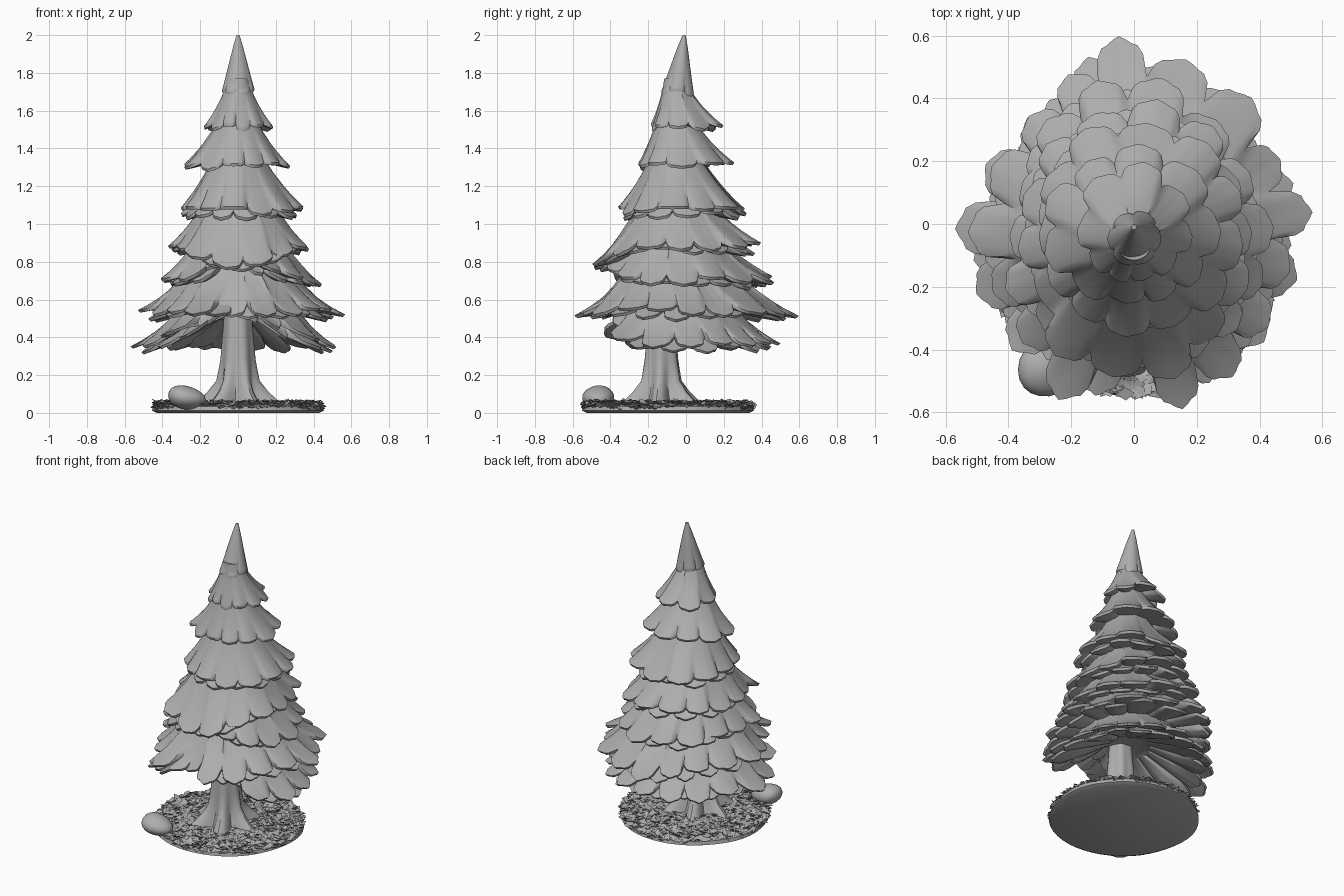
import bpy, bmesh, math, random
from math import sin, cos, pi
from mathutils import Vector

cube = bpy.data.objects.get("Cube")
if cube:
    bpy.data.objects.remove(cube, do_unlink=True)

SHADE = (0.42, 0.42, 0.42, 1)
grey = bpy.data.materials.new("plain_grey")
grey.use_nodes = True
grey.diffuse_color = SHADE
grey.node_tree.nodes["Principled BSDF"].inputs["Base Color"].default_value = SHADE
parts = []


def finish(name, bm):
    bmesh.ops.recalc_face_normals(bm, faces=bm.faces)
    mesh = bpy.data.meshes.new(name)
    bm.to_mesh(mesh)
    bm.free()
    mesh.materials.append(grey)
    ob = bpy.data.objects.new(name, mesh)
    bpy.context.collection.objects.link(ob)
    parts.append(ob)


def loft(bm, rings):
    """Skin closed rings of points and cap both ends."""
    loops = [[bm.verts.new(p) for p in ring] for ring in rings]
    n = len(loops[0])
    for low, high in zip(loops, loops[1:]):
        for i in range(n):
            j = (i + 1) % n
            bm.faces.new((low[i], low[j], high[j], high[i]))
    bm.faces.new(loops[0])
    bm.faces.new(loops[-1][::-1])


def oval_tips(count, left, right, front, back, seed, mid_y=-0.06):
    """Leaf tips (bearing in degrees, length) spread unevenly round a lopsided oval."""
    rng = random.Random(seed)
    start = rng.uniform(0, 360)
    tips = []
    for k in range(count):
        deg = start + (k + rng.uniform(-0.18, 0.18)) * 360 / count
        a = math.radians(deg)
        rx = right if cos(a) > 0 else left
        ry = back - mid_y if sin(a) > 0 else front + mid_y
        tips.append((deg, rng.uniform(0.94, 1.08) / math.hypot(cos(a) / rx, sin(a) / ry)))
    return tips


def skirt(name, rim, top, top_r, tips, depth, seed,
          lift=0, hollow=0.15, flare=1.3, top_y=-0.06, mid_y=-0.06):
    """A layer of leaves, closed underneath; lift raises its front rim."""
    rng = random.Random(seed)
    rim_pts = []
    for k, (deg, tip) in enumerate(tips):
        before, before_r = tips[k - 1]
        after, after_r = tips[(k + 1) % len(tips)]
        gap_in, gap_out = (deg - before) % 360 / 2, (after - deg) % 360 / 2
        notch_in = (1 - depth) * (tip + before_r) / 2
        notch_out = (1 - depth) * (tip + after_r) / 2
        droop = rng.uniform(-0.03, 0.015)
        for step in range(10):
            u = step / 10
            a = math.radians(deg - gap_in + u * (gap_in + gap_out))
            s = 0.88 * sin(pi * u) ** 0.55 + 0.12 * abs(sin(3 * pi * u))
            notch = notch_in + (notch_out - notch_in) * u
            r = notch + (tip - notch) * s
            z = rim + droop * s + 0.35 * depth * tip * (1 - s)
            z += lift * max(0, -sin(a)) ** 5
            rim_pts.append((a, notch * (1 + depth / 2), r, z))

    def ring(t, under=False):
        pts = []
        inner = 0.6 * top_r if under else top_r
        for a, base, r, z in rim_pts:
            shaped = base + (r - base) * t ** 2
            radius = inner + (shaped - inner) * (t if under else t ** flare)
            height = z + (top - z) * (1 - t) * (hollow if under else 1)
            if under:
                height -= 0.016 * t
            cy = top_y + (mid_y - top_y) * t
            pts.append((radius * cos(a), cy + radius * sin(a), height))
        return pts

    bm = bmesh.new()
    loft(bm, [ring(t) for t in (0, 0.2, 0.4, 0.6, 0.75, 0.88, 0.96, 1)]
         + [ring(t, True) for t in (0.975, 0.8, 0.5, 0)])
    finish(name, bm)


def double_skirt(name, rim, top, top_r, tips, depth, seed, **options):
    """A skirt with a shorter one, turned by half a leaf, tucked under it."""
    skirt(name, rim, top, top_r, tips, depth, seed, **options)
    shorter = [(deg + 180 / len(tips), r * 0.92) for deg, r in tips]
    skirt("under_" + name, rim - 0.02, top - 0.05, top_r * 0.85, shorter, depth, seed + 40, **options)


# Two lowest layers have long separate boughs
low_tips = [(3, 0.51), (25, 0.50), (45, 0.50), (67, 0.49), (90, 0.50), (112, 0.48), (135, 0.48),
            (158, 0.51), (182, 0.57), (204, 0.55), (226, 0.56), (248, 0.42), (270, 0.33),
            (292, 0.42), (319, 0.56), (341, 0.55)]
wide_tips = [(5, 0.57), (22, 0.51), (46, 0.55), (74, 0.55), (96, 0.60), (113, 0.52), (133, 0.48),
             (158, 0.49), (184, 0.53), (206, 0.50), (228, 0.52), (246, 0.61), (267, 0.49),
             (285, 0.61), (302, 0.58), (322, 0.54), (343, 0.52)]
double_skirt("branch_layer_1", 0.37, 0.64, 0.26, low_tips, 0.2, 3, lift=0.18, hollow=0.6, mid_y=0)
double_skirt("branch_layer_2", 0.54, 0.80, 0.25, wide_tips, 0.18, 4, hollow=0.3, mid_y=0)

# Upper layers: rim, top, top radius, reach (left, right, front, back), leaves, depth, front lift
layers = [
    (0.71, 0.98, 0.20, (0.41, 0.44, 0.42, 0.45), 15, 0.14, 0.1),
    (0.89, 1.16, 0.17, (0.35, 0.38, 0.52, 0.40), 14, 0.14, -0.10),
    (1.08, 1.40, 0.12, (0.32, 0.34, 0.36, 0.34), 12, 0.12, 0.0),
    (1.32, 1.60, 0.085, (0.28, 0.28, 0.26, 0.27), 10, 0.15, 0.0),
    (1.53, 1.77, 0.055, (0.19, 0.18, 0.18, 0.21), 9, 0.16, 0.0),
]
for i, (rim, top, top_r, reach, leaves, depth, lift) in enumerate(layers, 3):
    build = double_skirt if i < 6 else skirt
    build(f"branch_layer_{i}", rim, top, top_r, oval_tips(leaves, *reach, i + 2), depth, i, lift=lift)
skirt("treetop", 1.71, 2.0, 0.008, oval_tips(6, 0.08, 0.085, 0.14, 0.045, 21, mid_y=-0.045),
      0.14, 21, hollow=0.1, flare=0.9, top_y=-0.01, mid_y=-0.045)

# Trunk flaring into roots
trunk_y = -0.13
bm = bmesh.new()
rings = []
for z, r, root in [(0.03, 0.19, 0.06), (0.07, 0.16, 0.05), (0.11, 0.13, 0.035),
                   (0.17, 0.102, 0.014), (0.28, 0.09, 0.004), (0.45, 0.076, 0.003),
                   (0.62, 0.066, 0.002), (0.9, 0.05, 0)]:
    rings.append([((r + root * cos(6 * a + 0.6)) * cos(a),
                   trunk_y + (r + root * cos(6 * a + 0.6)) * sin(a), z)
                  for a in (2 * pi * k / 48 for k in range(48))])
loft(bm, rings)
finish("trunk", bm)

# Round ground base
base_y = -0.095
rng = random.Random(8)
bm = bmesh.new()
loft(bm, [[(r * (1 + 0.012 * sin(5 * a)) * cos(a), base_y + r * sin(a), z)
           for a in (2 * pi * k / 48 for k in range(48))]
          for r, z in [(0.43, 0), (0.455, 0.012), (0.45, 0.035), (0.425, 0.046), (0.2, 0.052)]])
finish("ground_base", bm)


def leaf(bm, r, z):
    """One folded leaf fleck at a random bearing and tilt."""
    a, turn = rng.uniform(0, 2 * pi), rng.uniform(0, 2 * pi)
    size = rng.uniform(0.018, 0.032)
    mid = Vector((r * cos(a), base_y + r * sin(a), z))
    along = Vector((cos(turn), sin(turn), rng.uniform(-0.3, 0.6))) * size
    across = Vector((-sin(turn), cos(turn), rng.uniform(-0.4, 0.4))) * size * 0.7
    edge = [bm.verts.new(p) for p in (mid - along, mid + across, mid + along, mid - across)]
    keel = bm.verts.new(mid - Vector((0, 0, 0.012)))
    bm.faces.new(edge[:3])
    bm.faces.new((edge[0], edge[2], edge[3]))
    for k in range(4):
        bm.faces.new((edge[(k + 1) % 4], edge[k], keel))


# Fallen leaf litter over the base and around its rim
bm = bmesh.new()
for i in range(1200):
    leaf(bm, 0.44 * math.sqrt(rng.uniform(0.08, 1)), rng.uniform(0.044, 0.062))
for i in range(260):
    leaf(bm, rng.uniform(0.43, 0.45), rng.uniform(0.026, 0.052))
finish("leaf_litter", bm)

# Boulder at the front right edge, tapering towards the trunk
bm = bmesh.new()
bmesh.ops.create_icosphere(bm, subdivisions=3, radius=1)
for v in bm.verts:
    x, y, z = v.co
    taper = 1 - 0.16 * x + 0.05 * sin(3 * y + 1)
    v.co = Vector((-0.27 + 0.1 * x, -0.465 + 0.088 * y * taper,
                   0.08 + (0.06 * z - 0.012 * x) * taper))
finish("boulder", bm)

# Smooth shading with sharp creases
bpy.ops.object.select_all(action="DESELECT")
for ob in parts:
    ob.select_set(True)
bpy.context.view_layer.objects.active = parts[0]
bpy.ops.object.shade_smooth_by_angle(angle=math.radians(40))
